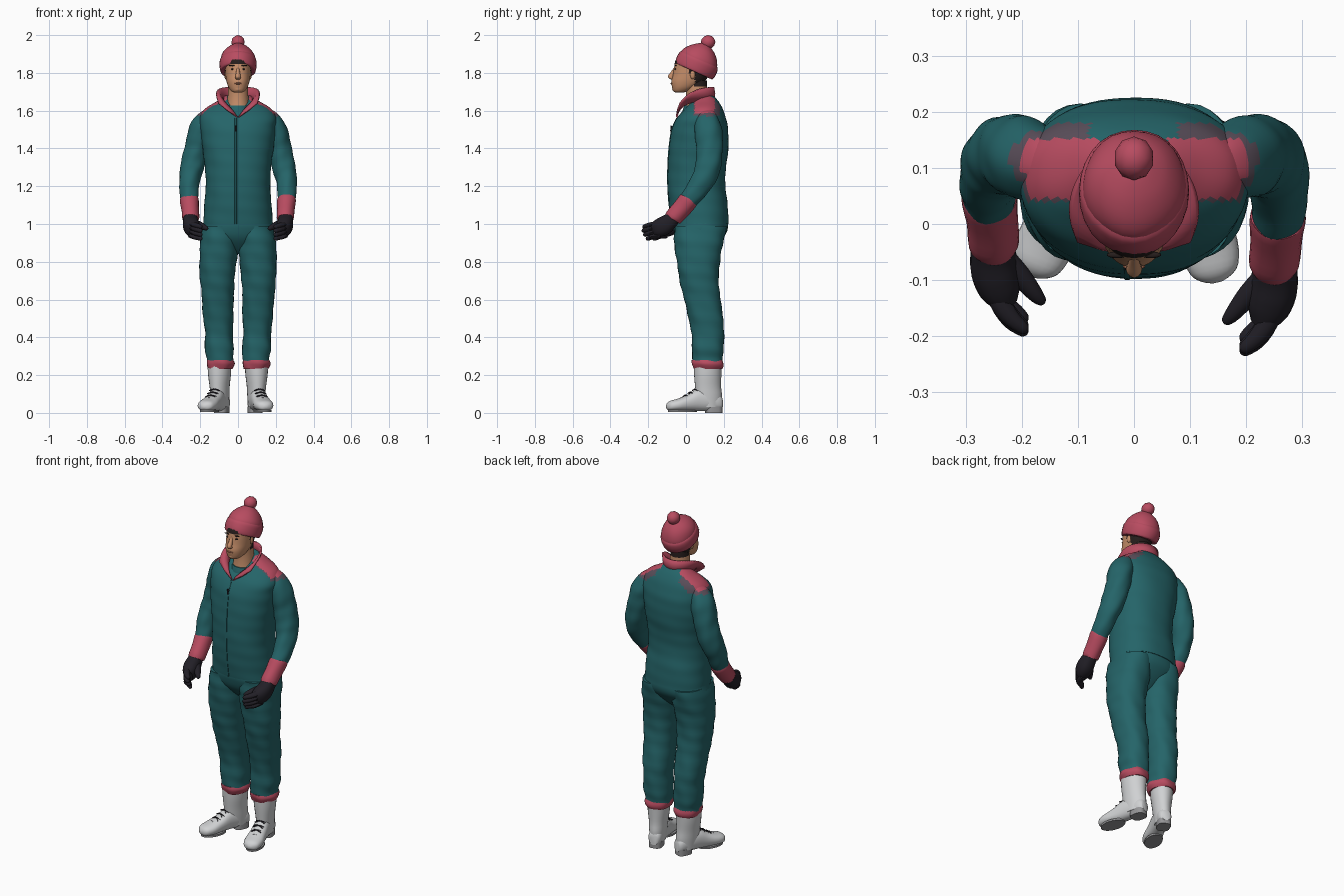
import bpy, bmesh, math
from mathutils import Vector, Matrix


def material(name, r, g, b):
    m = bpy.data.materials.new(name)
    m.diffuse_color = (r, g, b, 1)
    return m


TEAL = material("teal cloth", 0.018, 0.128, 0.140)
PINK = material("pink cloth", 0.48, 0.072, 0.118)
FADED = material("faded mauve cloth", 0.10, 0.075, 0.10)
SKIN = material("skin", 0.57, 0.275, 0.145)
LIP = material("dark skin", 0.38, 0.15, 0.09)
HAIR = material("dark hair", 0.02, 0.013, 0.012)
GLOVE = material("black glove", 0.016, 0.014, 0.02)
BOOT = material("pale boot", 0.63, 0.64, 0.65)
SOLE = material("grey sole", 0.30, 0.30, 0.31)
Z = Vector((0, 0, 1))
Y = Vector((0, 1, 0))


def finish(name, bm, mats, paint=None, angle=45):
    bmesh.ops.recalc_face_normals(bm, faces=bm.faces)
    if paint:
        for f in bm.faces:
            f.material_index = paint(f.calc_center_median())
    me = bpy.data.meshes.new(name)
    bm.to_mesh(me)
    bm.free()
    for m in mats:
        me.materials.append(m)
    ob = bpy.data.objects.new(name, me)
    bpy.context.collection.objects.link(ob)
    bpy.ops.object.select_all(action='DESELECT')
    ob.select_set(True)
    bpy.context.view_layer.objects.active = ob
    bpy.ops.object.shade_smooth_by_angle(angle=math.radians(angle))
    return ob


def spline(pts, steps):
    """Smooth the list of rings (x, y, z, radius, radius)."""
    pts = [Vector(p) for p in pts]
    out = []
    for i in range(len(pts) - 1):
        p0, p1, p2, p3 = pts[max(i - 1, 0)], pts[i], pts[i + 1], pts[min(i + 2, len(pts) - 1)]
        for k in range(steps):
            t = k / steps
            out.append(p1 + (p2 - p0) * (t / 2) + (2 * p0 - 5 * p1 + 4 * p2 - p3) * (t * t / 2)
                       + (3 * p1 - p0 - 3 * p2 + p3) * (t ** 3 / 2))
    return out + [pts[-1]]


def loft(name, rings, mats, axis=None, n=24, steps=3, power=2.0, fold=0.0, xf=None, paint=None):
    """Skin closed rounded rings along a path; axis fixes the ring direction."""
    rs = spline(rings, steps)
    bm = bmesh.new()
    rows = []
    for i, r in enumerate(rs):
        t = axis or (rs[min(i + 1, len(rs) - 1)] - rs[max(i - 1, 0)]).to_3d().normalized()
        u = (Vector((1, 0, 0)) - t * t.x).normalized()
        v = t.cross(u)
        row = []
        for k in range(n):
            a = 2 * math.pi * k / n
            c, s = math.cos(a), math.sin(a)
            w = 1 + fold * math.sin(3 * a + 55 * r[2]) * math.cos(2 * a - 23 * r[2])
            p = (Vector(r[:3]) + u * (r[3] * w * math.copysign(abs(c) ** (2 / power), c))
                 + v * (r[4] * w * math.copysign(abs(s) ** (2 / power), s)))
            row.append(bm.verts.new(xf @ p if xf else p))
        rows.append(row)
    for a, b in zip(rows, rows[1:]):
        for k in range(n):
            bm.faces.new((a[k], a[(k + 1) % n], b[(k + 1) % n], b[k]))
    bm.faces.new(rows[0])
    bm.faces.new(rows[-1])
    return finish(name, bm, mats, paint)


def ball(name, loc, size, mat, sub=2):
    bm = bmesh.new()
    bmesh.ops.create_icosphere(bm, subdivisions=sub, radius=1,
                               matrix=Matrix.Translation(loc) @ Matrix.Diagonal((*size, 1)))
    return finish(name, bm, [mat], angle=60)


# shoulder patches: pink with a faded border
def patch(c):
    ax = abs(c.x)
    if c.z > 1.588 and 0.06 < ax < 0.214 and 0.045 < c.y < 0.152:
        return 1
    if c.z > 1.572 and 0.08 < ax < 0.23 and 0.04 < c.y < 0.18:
        return 2
    return 0


# jacket body
body = [(0, .075, 1.0, .184, .150), (0, .066, 1.1, .178, .155), (0, .056, 1.2, .171, .152),
        (0, .058, 1.3, .175, .154), (0, .067, 1.4, .188, .157), (0, .074, 1.5, .198, .149),
        (0, .081, 1.56, .203, .130), (0, .094, 1.61, .175, .100), (0, .102, 1.65, .112, .070),
        (0, .100, 1.68, .065, .045)]
loft("jacket", body, [TEAL, PINK, FADED], axis=Z, n=72, steps=8, power=2.3, fold=.008, paint=patch)
loft("zip_flap", [(-.012, b[1] - b[4] + .001, b[2], .006, .004) for b in body[:7]], [TEAL], axis=Z, n=8, steps=6,
     power=4)
loft("zip_pull", [(-.012, -.079, 1.49, .005, .005), (-.012, -.076, 1.52, .005, .005)], [GLOVE], n=8)

# open collar: lower edge meets at the front, upper edge spreads into two points
bm = bmesh.new()
rows = []
for k in range(41):
    t = -1 + k / 20
    f = t * t
    lo, up = math.radians(178 * t), math.radians(128 * t)
    low = Vector((.076 * math.sin(lo), .062 + .082 * math.cos(lo) - .030 * f, 1.655 - .09 * f ** 2))
    top = Vector(((.090 + .040 * f) * math.sin(up), .052 + .092 * math.cos(up) - .025 * f ** 2, 1.725 - .085 * f ** 2))
    mid = (low + top) / 2 + Vector((.006 * math.sin(up), .006 * math.cos(up), 0))
    rows.append([bm.verts.new(p) for p in (low, mid, top)])
for a, b in zip(rows, rows[1:]):
    for j in range(2):
        bm.faces.new((a[j], b[j], b[j + 1], a[j + 1]))
collar = finish("collar", bm, [PINK])
mod = collar.modifiers.new("thickness", 'SOLIDIFY')
mod.thickness = .01
mod.offset = 0

# trousers
loft("trouser_seat", [(0, .075, 1.02, .180, .145), (0, .075, .99, .186, .147), (0, .075, .95, .188, .137),
                      (0, .072, .91, .150, .112), (0, .07, .87, .08, .075), (0, .07, .84, .03, .04)],
     [TEAL], axis=Z, n=40, power=2.3, fold=.01)

for s, side in ((-1, "left"), (1, "right")):
    loft(side + "_trouser_leg",
         [(s * .095, .075, .99, .090, .138), (s * .099, .070, .92, .100, .133), (s * .103, .065, .84, .100, .120),
          (s * .109, .066, .75, .095, .108), (s * .109, .073, .68, .089, .102),
          (s * .107, .086, .60, .084, .096), (s * .104, .106, .50, .080, .092),
          (s * .101, .115, .42, .073, .086), (s * .099, .115, .34, .077, .084), (s * .095, .115, .29, .070, .080),
          (s * .095, .115, .262, .072, .078)], [TEAL], axis=Z, n=32, steps=4, power=2.3, fold=.03)
    loft(side + "_trouser_cuff", [(s * .095, .115, .232, .064, .074), (s * .095, .115, .245, .070, .080),
                                  (s * .095, .115, .262, .074, .083), (s * .095, .115, .28, .069, .080)],
         [PINK], axis=Z, n=32, power=2.2, fold=.06)

    # boots, toes turned outwards
    yaw = math.radians(13 if s > 0 else -22)
    xf = (Matrix.Translation((s * .098, .115, 0)) @ Matrix.Rotation(yaw, 4, 'Z')
          @ Matrix.Translation((0, -.115, 0)))
    loft(side + "_boot_shaft", [(0, .125, .03, .040, .062), (0, .122, .09, .046, .070), (0, .117, .14, .050, .070),
                                (0, .115, .20, .058, .073), (0, .115, .25, .061, .075)], [BOOT], axis=Z, xf=xf)
    loft(side + "_boot_foot", [(0, .192, .05, .024, .030), (0, .175, .056, .036, .044), (0, .12, .066, .042, .056),
                               (0, .06, .068, .044, .058), (0, .01, .054, .047, .044), (0, -.045, .043, .052, .033),
                               (0, -.085, .038, .044, .027), (0, -.102, .035, .028, .019), (0, -.110, .034, .008, .006)],
         [BOOT], axis=Y, xf=xf, power=2.3)
    loft(side + "_boot_heel", [(0, .148, z, .037, .044) for z in (0, .035)], [SOLE], axis=Z, xf=xf, steps=1, power=3)
    loft(side + "_boot_sole", [(0, -.025, z, .046, .076) for z in (.005, .016)], [SOLE], axis=Z, xf=xf, steps=1)
    for k in range(4):
        y, z = .045 - .026 * k, .124 - .016 * k
        for m in (-1, 1):
            loft(side + "_lace", [(-.026, y + m * .008, z - .006, .0035, .0035), (0, y, z + .002, .0035, .0035),
                                  (.026, y - m * .008, z - .006, .0035, .0035)], [GLOVE],
                 axis=Vector((.05, 1, 0)).normalized(), n=6, xf=xf)

    # sleeves, with the left wrist a little further back
    d = 0 if s > 0 else .035
    loft(side + "_sleeve",
         [(s * .12, .10, 1.575, .025, .035), (s * .155, .107, 1.56, .052, .058), (s * .192, .116, 1.50, .066, .073),
          (s * .220, .125, 1.40, .063, .070), (s * .243, .115, 1.30, .062, .068), (s * .257, .088, 1.23, .054, .062),
          (s * .259, .045 + d * .5, 1.165, .050, .055), (s * .257, .005 + d, 1.115, .045, .048)],
         [TEAL, PINK, FADED], n=40, steps=6, fold=.035, paint=patch)
    loft(side + "_sleeve_cuff", [(s * .257, .018 + d, 1.135, .046, .048), (s * .257, .01 + d, 1.122, .050, .052),
                                 (s * .253, -.03 + d, 1.075, .046, .050), (s * .25, -.068 + d, 1.032, .045, .047),
                                 (s * .25, -.07 + d, 1.028, .036, .038)], [PINK], fold=.02)

    # gloves: palm, four curled fingers and a thumb
    loft(side + "_glove_palm", [(s * .252, -.045 + d, 1.055, .034, .036), (s * .252, -.08 + d, 1.02, .039, .042),
                                (s * .248, -.115 + d, .992, .043, .050), (s * .238, -.15 + d, .976, .038, .046),
                                (s * .228, -.175 + d, .968, .022, .036)], [GLOVE], power=2.4)
    for k in range(4):
        z = 1.002 - .021 * k
        reach = (.004, 0, .008, .022)[k]
        loft(side + "_glove_finger", [(s * .246, -.135 + d, z, .020, .015), (s * .238, -.175 + d, z - .004, .019, .014),
                                      (s * .218, -.208 + d + reach, z - .010, .016, .013),
                                      (s * .196, -.226 + d + reach, z - .017, .011, .011),
                                      (s * .190, -.230 + d + reach, z - .019, .003, .003)], [GLOVE], n=10)
    loft(side + "_glove_thumb", [(s * .235, -.09 + d, 1.01, .020, .020), (s * .205, -.125 + d, .995, .020, .019),
                                 (s * .178, -.158 + d, .982, .015, .015), (s * .164, -.173 + d, .975, .009, .009),
                                 (s * .161, -.176 + d, .973, .003, .003)], [GLOVE], n=12)

    # eyes, brows and ears
    ball(side + "_eye", (s * .028, -.056, 1.820), (.011, .005, .005), HAIR)
    ball(side + "_brow", (s * .030, -.055, 1.839), (.019, .006, .004), HAIR)
    ball(side + "_ear", (s * .065, .035, 1.79), (.008, .014, .024), SKIN)


# hair at the back, the temples and under the hat
def hairline(c):
    back = c.y > .045 and c.z > 1.725
    temple = c.y > .012 and c.z > 1.80
    return 1 if back or temple or c.z > 1.848 else 0


# neck and head
loft("neck", [(0, .055, 1.59, .064, .066), (0, .056, 1.64, .057, .058), (0, .056, 1.70, .053, .056),
              (0, .05, 1.76, .05, .06)], [SKIN, HAIR], axis=Z, n=32, steps=5, paint=hairline)
loft("undershirt", [(0, .054, 1.56, .074, .078), (0, .054, 1.60, .069, .072), (0, .055, 1.628, .062, .064)],
     [TEAL], axis=Z)
loft("head", [(0, -.034, 1.697, .022, .024), (0, -.026, 1.704, .036, .042), (0, -.008, 1.725, .051, .066),
              (0, .011, 1.755, .061, .088), (0, .026, 1.79, .066, .095), (0, .036, 1.83, .069, .099),
              (0, .046, 1.87, .072, .10), (0, .055, 1.90, .06, .08)], [SKIN, HAIR],
     axis=Z, n=48, steps=5, power=2.2, paint=hairline)
loft("nose", [(0, -.056, 1.828, .007, .008), (0, -.068, 1.805, .010, .012), (0, -.080, 1.782, .014, .016),
              (0, -.076, 1.770, .014, .013), (0, -.068, 1.764, .007, .006)], [SKIN], axis=Z, n=12)
ball("mouth", (0, -.075, 1.744), (.021, .007, .005), LIP)
ball("chin", (0, -.056, 1.715), (.024, .018, .016), SKIN)

# knitted hat leaning back, with turned-up brim and bobble
lean = Vector((0, .41, .912))
base = Vector((0, .042, 1.808))


def hat_ring(t, rx, ry):
    c = base + lean * t
    return (c.x, c.y, c.z, rx, ry)


loft("hat_crown", [hat_ring(*r) for r in ((.03, .090, .104), (.07, .092, .104), (.10, .082, .090), (.125, .064, .068),
                                          (.143, .042, .044), (.156, .02, .02), (.159, .003, .003))],
     [PINK], axis=lean, n=28, fold=.02)
loft("hat_brim", [hat_ring(*r) for r in ((0, .084, .096), (.003, .093, .108), (.03, .098, .114), (.06, .097, .111),
                                         (.072, .090, .103))], [PINK], axis=lean, n=28, fold=.012)
ball("hat_bobble", (0, .117, 1.963), (.036, .039, .037), PINK)
